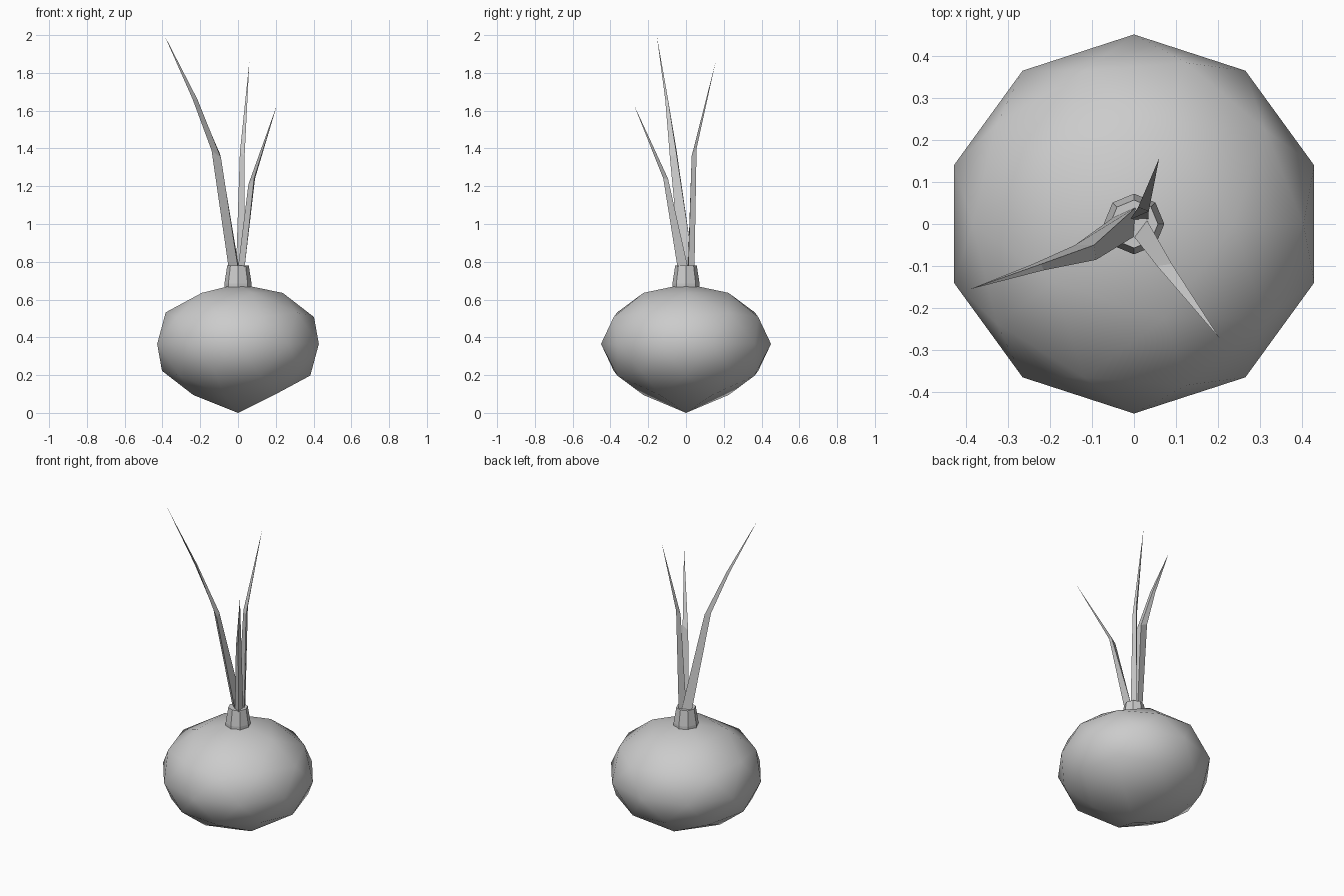
import bpy, bmesh
from math import cos, sin, tau
from mathutils import Vector

if "Cube" in bpy.data.objects:
    bpy.data.objects.remove(bpy.data.objects["Cube"])

grey = bpy.data.materials.new("plain grey")
grey.use_nodes = True
grey.diffuse_color = (0.6, 0.6, 0.6, 1)
grey.node_tree.nodes["Principled BSDF"].inputs["Base Color"].default_value = (0.6, 0.6, 0.6, 1)


def finish(bm, name, smooth=False):
    bmesh.ops.recalc_face_normals(bm, faces=bm.faces)
    for f in bm.faces:
        f.smooth = smooth
    mesh = bpy.data.meshes.new(name)
    bm.to_mesh(mesh)
    bm.free()
    mesh.materials.append(grey)
    obj = bpy.data.objects.new(name, mesh)
    bpy.context.collection.objects.link(obj)
    return obj


def loft(name, rings, tip=None):
    """Skin matching rings of points, closing the end with a tip or a cap."""
    bm = bmesh.new()
    rows = [[bm.verts.new(p) for p in ring] for ring in rings]
    n = len(rows[0])
    bm.faces.new(rows[0])
    for low, high in zip(rows, rows[1:]):
        for i in range(n):
            j = (i + 1) % n
            bm.faces.new((low[i], low[j], high[j], high[i]))
    if tip:
        end = bm.verts.new(tip)
        for i in range(n):
            bm.faces.new((rows[-1][i], rows[-1][(i + 1) % n], end))
    else:
        bm.faces.new(rows[-1])
    return finish(bm, name)


# Bulb: squashed low sphere with its lowest point drawn down to the ground
bm = bmesh.new()
bmesh.ops.create_icosphere(bm, subdivisions=2, radius=1)
for v in bm.verts:
    v.co = Vector((v.co.x * 0.45, v.co.y * 0.45, 0.365 + v.co.z * 0.318))
min(bm.verts, key=lambda v: v.co.z).co.z = 0
finish(bm, "bulb", smooth=True)


# Neck: short tapered collar
def circle(radius, z, sides=8):
    return [(radius * cos(tau * i / sides), radius * sin(tau * i / sides), z)
            for i in range(sides)]


loft("neck", [circle(0.072, 0.66), circle(0.072, 0.685), circle(0.057, 0.78)])

# Leaves: three-sided blades that bend outward and end in a point
loft("tall_leaf",
     [[(-0.05, 0.015, 0.77), (0.0, -0.03, 0.77), (0.005, 0.04, 0.77)],
      [(-0.14, -0.05, 1.39), (-0.09, -0.085, 1.35), (-0.095, -0.05, 1.37)],
      [(-0.24, -0.095, 1.66), (-0.215, -0.11, 1.66), (-0.22, -0.095, 1.66)]],
     (-0.39, -0.155, 2.0))
loft("back_leaf",
     [[(-0.01, 0.01, 0.77), (0.035, 0.012, 0.77), (0.02, 0.045, 0.77)],
      [(0.01, 0.04, 1.38), (0.035, 0.03, 1.36), (0.03, 0.056, 1.4)]],
     (0.06, 0.157, 1.86))
loft("front_leaf",
     [[(0.0, -0.03, 0.77), (0.035, -0.045, 0.77), (0.03, 0.01, 0.77)],
      [(0.055, -0.1, 1.21), (0.085, -0.12, 1.24), (0.09, -0.095, 1.24)]],
     (0.206, -0.275, 1.63))
